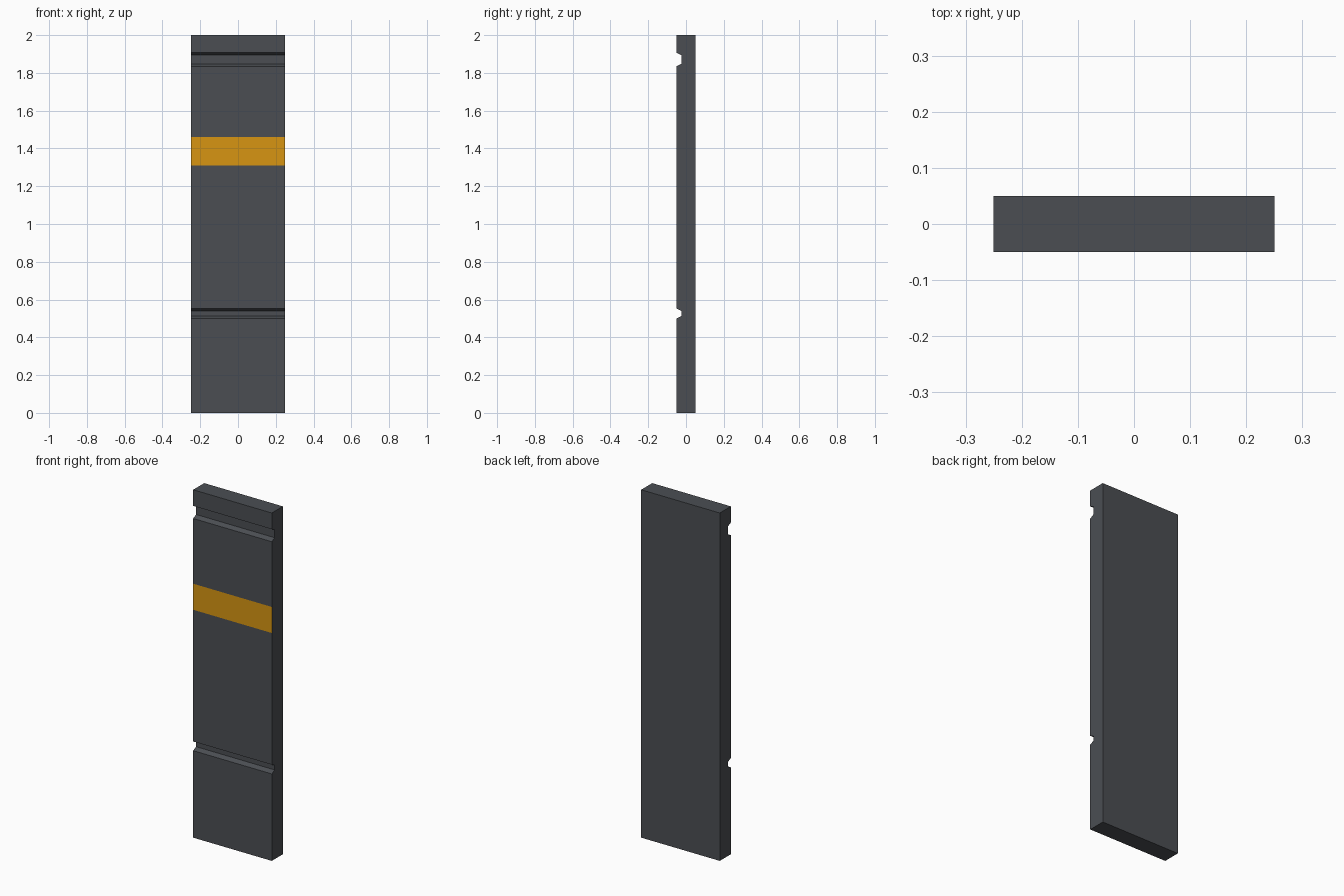
import bpy, bmesh

if "Cube" in bpy.data.objects:
    bpy.data.objects.remove(bpy.data.objects["Cube"])

W, D, H = 0.25, 0.05, 2.0          # half width, half depth, height
GROOVE = 0.026                     # groove depth
STRIPE = (1.31, 1.46)              # painted band heights


def material(name, rgb):
    m = bpy.data.materials.new(name)
    m.diffuse_color = (*rgb, 1.0)
    m.use_nodes = True
    m.node_tree.nodes["Principled BSDF"].inputs["Base Color"].default_value = m.diffuse_color
    return m


def groove(z0, z1, lip=0.013):
    """Profile points of a groove with slanted lips, going upward."""
    inner = -D + GROOVE
    return [(-D, z0), (inner, z0 + lip), (inner, z1 - lip), (-D, z1)]


# Side profile (y, z): front edge upward with two grooves and stripe cuts
profile = [(-D, 0)] + groove(0.50, 0.553)
profile += [(-D, z) for z in STRIPE]
profile += groove(1.835, 1.907) + [(-D, H), (D, H), (D, 0)]

# Panel: profile extruded across the width
bm = bmesh.new()
face = bm.faces.new([bm.verts.new((-W, y, z)) for y, z in profile])
ext = bmesh.ops.extrude_face_region(bm, geom=[face])
moved = [v for v in ext["geom"] if isinstance(v, bmesh.types.BMVert)]
bmesh.ops.translate(bm, vec=(2 * W, 0, 0), verts=moved)
bmesh.ops.recalc_face_normals(bm, faces=bm.faces)

# Painted stripe: the front face lying between the stripe heights
for f in bm.faces:
    z = f.calc_center_median().z
    if f.normal.y < -0.9 and STRIPE[0] < z < STRIPE[1]:
        f.material_index = 1

mesh = bpy.data.meshes.new("wall_panel")
bm.to_mesh(mesh)
bm.free()
mesh.materials.append(material("dark grey", (0.070, 0.076, 0.086)))
mesh.materials.append(material("amber stripe", (0.68, 0.30, 0.006)))
panel = bpy.data.objects.new("wall_panel", mesh)
bpy.context.collection.objects.link(panel)
